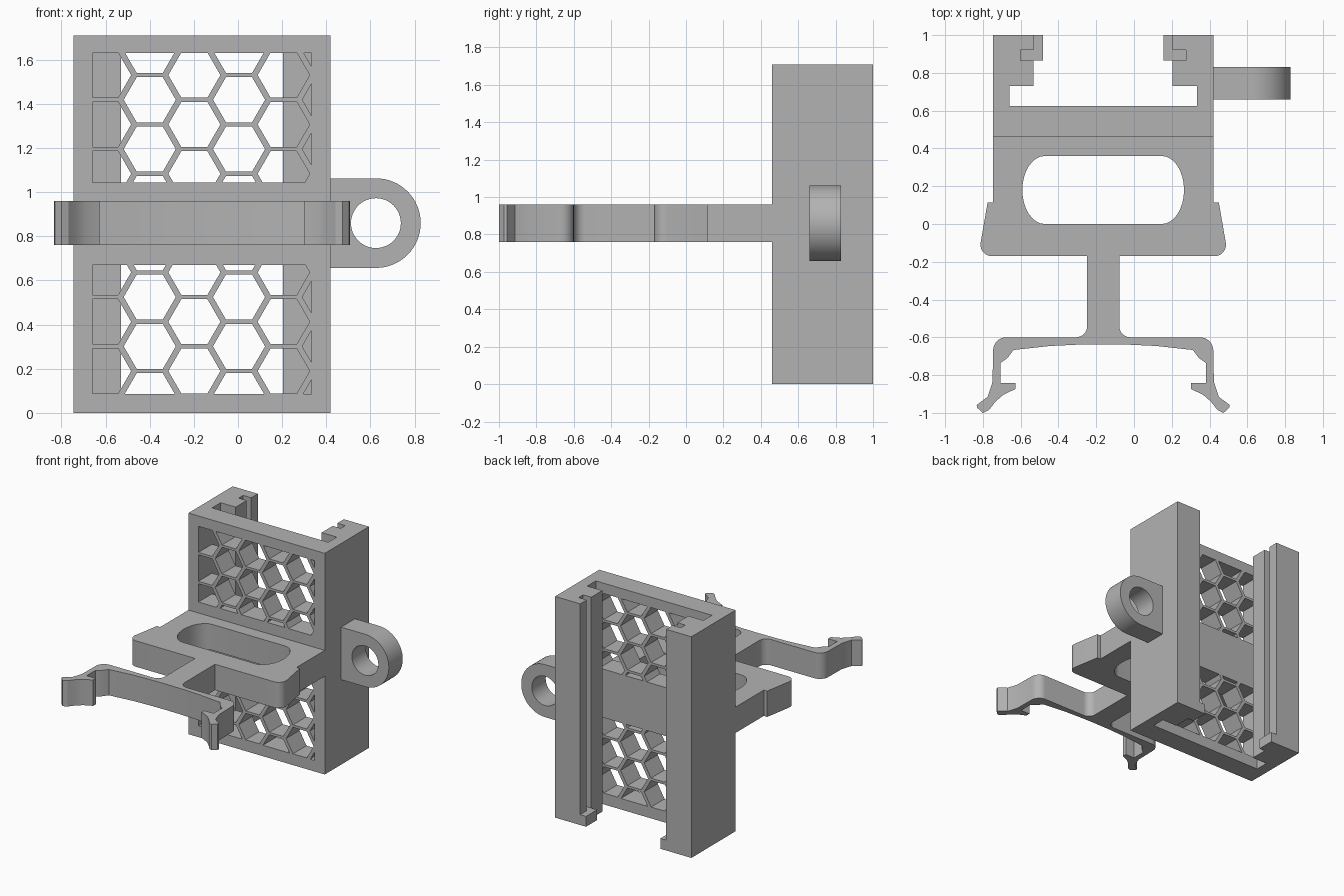
import bpy, bmesh, math

cube = bpy.data.objects.get("Cube")
if cube:
    bpy.data.objects.remove(cube, do_unlink=True)

CX = -0.163                      # symmetry line of bracket and arm
HALF = 0.583                     # half width of the bracket
HEIGHT = 1.71

grey = bpy.data.materials.new("plain grey")
grey.use_nodes = True
grey.diffuse_color = (0.45, 0.45, 0.45, 1)
grey.node_tree.nodes["Principled BSDF"].inputs["Base Color"].default_value = (0.45, 0.45, 0.45, 1)


def prisms(name, outlines, lo, hi, axis="z"):
    """Extrude closed outlines along z (x, y points) or y (x, z points)."""
    bm = bmesh.new()
    for pts in outlines:
        def place(p, d):
            return (p[0], p[1], d) if axis == "z" else (p[0], d, p[1])
        a = [bm.verts.new(place(p, lo)) for p in pts]
        b = [bm.verts.new(place(p, hi)) for p in pts]
        bm.faces.new(a)
        bm.faces.new(b)
        n = len(pts)
        for i in range(n):
            j = (i + 1) % n
            bm.faces.new((a[i], a[j], b[j], b[i]))
    bmesh.ops.recalc_face_normals(bm, faces=bm.faces[:])
    mesh = bpy.data.meshes.new(name)
    bm.to_mesh(mesh)
    bm.free()
    mesh.materials.append(grey)
    obj = bpy.data.objects.new(name, mesh)
    bpy.context.collection.objects.link(obj)
    return obj


def activate(obj):
    bpy.ops.object.select_all(action="DESELECT")
    obj.select_set(True)
    bpy.context.view_layer.objects.active = obj


def cut(obj, cutter):
    cutter.hide_render = True
    mod = obj.modifiers.new("cut", "BOOLEAN")
    mod.operation = "DIFFERENCE"
    mod.solver = "EXACT"
    mod.object = cutter
    activate(obj)
    bpy.ops.object.modifier_apply(modifier=mod.name)
    bpy.data.objects.remove(cutter, do_unlink=True)


def arc(x, y, rx, ry, start, end, n=8):
    angles = [math.radians(start + (end - start) * i / n) for i in range(n + 1)]
    return [(x + rx * math.cos(t), y + ry * math.sin(t)) for t in angles]


def mirrored(half):
    """Close a half outline (offsets from CX) with its mirror image."""
    return [(CX + x, y) for x, y in half] + [(CX - x, y) for x, y in reversed(half) if x > 0]


def clip(pts, axis, limit, sign):
    """Keep the part of a convex outline on one side of a limit."""
    out = []
    for i, p in enumerate(pts):
        q = pts[(i + 1) % len(pts)]
        dp, dq = (sign * (v[axis] - limit) for v in (p, q))
        if dp >= 0:
            out.append(p)
        if dp * dq < 0:
            t = dp / (dp - dq)
            out.append(tuple(u + (v - u) * t for u, v in zip(p, q)))
    return out


# Bracket: front plate with two hooked side rails
bracket = prisms("bracket", [mirrored([
    (HALF, 0.46), (HALF, 1), (0.368, 1), (0.368, 0.92), (0.437, 0.92), (0.437, 0.865),
    (0.368, 0.865), (0.368, 0.73), (0.497, 0.73), (0.497, 0.625)])], 0, HEIGHT)

# Honeycomb openings, clipped to an upper and a lower window
PITCH_X, PITCH_Z, RADIUS = 0.2023, 0.2235, 0.118
cells = []
for z_lo, z_hi in ((0.085, 0.67), (1.045, 1.63)):
    for col in range(-1, 5):
        for row in range(9):
            x = -0.4 + col * PITCH_X
            z = 0.078 + (row + 0.5 * (col % 2)) * PITCH_Z
            cell = arc(x, z, RADIUS, RADIUS, 0, 300, 5)
            for rule in ((0, -0.66, 1), (0, 0.334, -1), (1, z_lo, 1), (1, z_hi, -1)):
                cell = clip(cell, *rule)
            if len(cell) > 2:
                cells.append(cell)
cut(bracket, prisms("honeycomb_cutter", cells, 0.4, 0.68, "y"))

# Stops closing the rail grooves at the bottom
for side, label in ((1, "left"), (-1, "right")):
    x0, x1 = CX + side * 0.318, CX + side * 0.44
    prisms(label + "_rail_stop", [[(x0, 0.865), (x1, 0.865), (x1, 1), (x0, 1)]], 0, 0.08)

# Arm: winged block, stem and spring clip in one outline
half = [(HALF, 0.47), (HALF, 0.115), (0.612, 0.115)]
half += arc(0.59, -0.11, 0.06, 0.06, 8, -90)
half += [(0.085, -0.17)]
half += arc(0.145, -0.54, 0.06, 0.06, 180, 270)
half += arc(0.513, -0.67, 0.07, 0.07, 90, 0)
half += [(0.586, -0.836), (0.612, -0.915), (0.67, -0.958), (0.667, -0.973),
         (0.637, -1), (0.605, -0.985), (0.57, -0.94), (0.53, -0.905),
         (0.464, -0.873), (0.464, -0.841), (0.543, -0.841), (0.543, -0.735),
         (0.507, -0.71), (0.475, -0.667), (0.284, -0.646), (0.14, -0.639), (0, -0.637)]
arm = prisms("clip_arm", [mirrored(half)], 0.76, 0.96)

# Rounded slot through the arm
slot = arc(CX + 0.31, 0.18, 0.118, 0.18, -90, 90, 16) + arc(CX - 0.31, 0.18, 0.118, 0.18, 90, 270, 16)
cut(arm, prisms("slot_cutter", [slot], 0.7, 1.0))

# Side lug with a round hole
RX, RZ, RR = 0.625, 0.86, 0.203
lug = prisms("side_lug", [[(0.41, RZ - RR)] + arc(RX, RZ, RR, RR, -90, 90, 32) + [(0.41, RZ + RR)]],
             0.66, 0.83, "y")
cut(lug, prisms("hole_cutter", [arc(RX, RZ, 0.113, 0.113, 0, 352.5, 47)], 0.6, 0.9, "y"))

# Smooth the rounded surfaces, keep the corners crisp
for obj in (arm, lug):
    activate(obj)
    bpy.ops.object.shade_smooth_by_angle(angle=math.radians(25))
